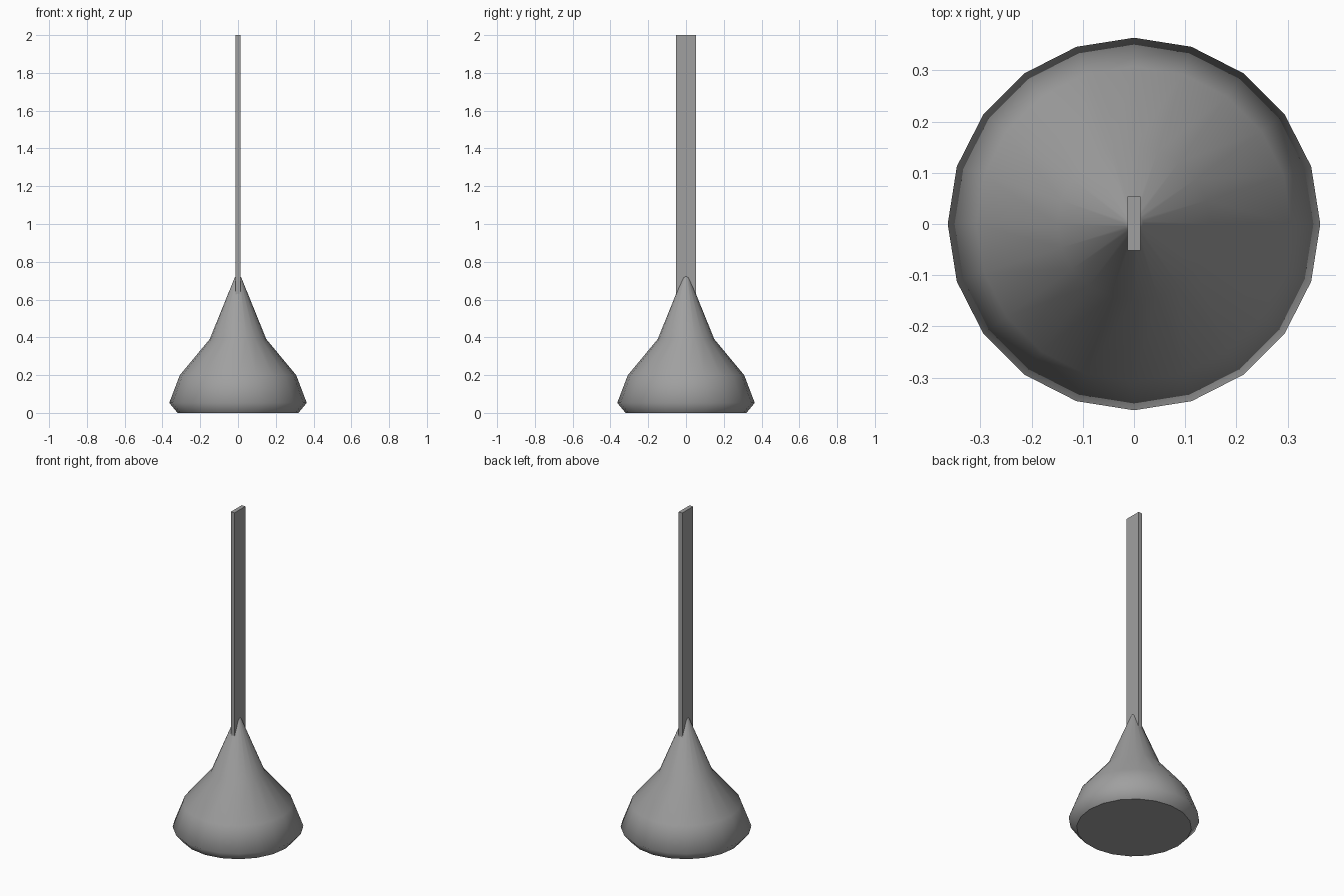
import bpy, bmesh
from math import cos, sin, tau

if "Cube" in bpy.data.objects:
    bpy.data.objects.remove(bpy.data.objects["Cube"], do_unlink=True)

SIDES = 20

grey = bpy.data.materials.new("mid grey")
grey.use_nodes = True
colour = (0.35, 0.35, 0.35, 1)
grey.diffuse_color = colour
grey.node_tree.nodes["Principled BSDF"].inputs["Base Color"].default_value = colour


def add_object(name, bm):
    bmesh.ops.recalc_face_normals(bm, faces=bm.faces)
    mesh = bpy.data.meshes.new(name)
    bm.to_mesh(mesh)
    bm.free()
    mesh.materials.append(grey)
    obj = bpy.data.objects.new(name, mesh)
    bpy.context.collection.objects.link(obj)
    return obj


# Bell-shaped weight: rings of (radius, height) closed by a tip and a flat base
profile = [(0.32, 0), (0.364, 0.053), (0.308, 0.2), (0.15, 0.39), (0.018, 0.715)]
bm = bmesh.new()
rings = [[bm.verts.new((r * cos(tau * i / SIDES), r * sin(tau * i / SIDES), z))
          for i in range(SIDES)] for r, z in profile]
tip = bm.verts.new((0, 0, 0.737))
for i in range(SIDES):
    j = (i + 1) % SIDES
    for low, high in zip(rings, rings[1:]):
        bm.faces.new((low[i], low[j], high[j], high[i])).smooth = True
    bm.faces.new((rings[-1][i], rings[-1][j], tip)).smooth = True
base = bm.faces.new(rings[0])
for edge in base.edges:
    edge.smooth = False
add_object("bell_weight", bm)

# Flat upright strip, set into the tip of the bell
bm = bmesh.new()
bmesh.ops.create_cube(bm, size=1)
bmesh.ops.scale(bm, vec=(0.025, 0.106, 1.4), verts=bm.verts)
bmesh.ops.translate(bm, vec=(0, 0.001, 1.3), verts=bm.verts)
add_object("flat_strip", bm)
